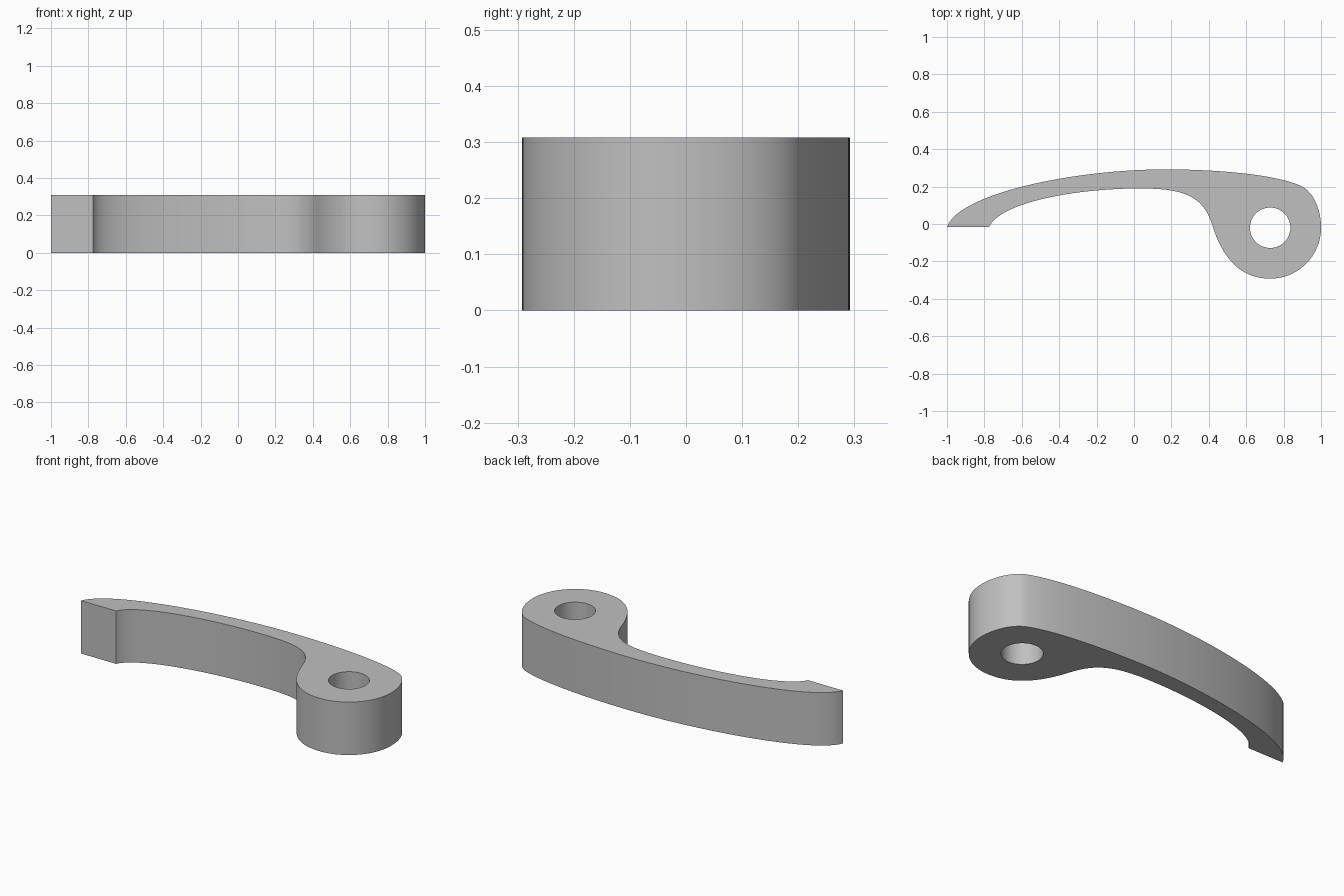
import bpy, bmesh, math
from mathutils import Vector
from mathutils.geometry import interpolate_bezier

HEIGHT = 0.308
EYE = Vector((0.728, -0.02, 0))
HOLE_RADIUS = 0.108

cube = bpy.data.objects.get("Cube")
if cube:
    bpy.data.objects.remove(cube, do_unlink=True)

# Outline: each entry is handle, handle, end point, going clockwise from the tip
TIP = (-1, -0.015)
SEGMENTS = [
    ((-0.93, 0.17), (-0.3, 0.292), (0.165, 0.292)),    # long outer back
    ((0.45, 0.292), (0.765, 0.265), (0.9, 0.2)),       # back above the eye
    ((0.96, 0.165), (1, 0.08), (1, -0.02)),            # shoulder
    ((1, -0.17), (0.878, -0.292), (0.728, -0.292)),    # eye, lower right
    ((0.56, -0.292), (0.47, -0.17), (0.42, -0.01)),    # eye, lower left
    ((0.37, 0.15), (0.27, 0.19), (0.03, 0.19)),        # inner fillet
    ((-0.3, 0.19), (-0.71, 0.12), (-0.775, -0.015)),   # inner side of the arm
]


def outline(steps=24):
    points, start = [], TIP
    for h1, h2, end in SEGMENTS:
        corners = [Vector((*p, 0)) for p in (start, h1, h2, end)]
        points += interpolate_bezier(*corners, steps)[:-1]
        start = end
    return points + [Vector((*start, 0))]


def circle(center, radius, count=64):
    angles = [2 * math.pi * i / count for i in range(count)]
    return [center + radius * Vector((math.cos(a), math.sin(a), 0)) for a in angles]


def add_loop(bm, points):
    verts = [bm.verts.new(p) for p in points]
    return [bm.edges.new((v, verts[i - 1])) for i, v in enumerate(verts)]


# Lever plate with a pivot hole
bm = bmesh.new()
edges = add_loop(bm, outline()) + add_loop(bm, circle(EYE, HOLE_RADIUS))
bmesh.ops.triangle_fill(bm, use_beauty=True, edges=edges, normal=(0, 0, 1))
top = bmesh.ops.extrude_face_region(bm, geom=bm.faces[:], use_keep_orig=True)
top_verts = [g for g in top["geom"] if isinstance(g, bmesh.types.BMVert)]
bmesh.ops.translate(bm, verts=top_verts, vec=(0, 0, HEIGHT))
bmesh.ops.recalc_face_normals(bm, faces=bm.faces[:])

mesh = bpy.data.meshes.new("lever_arm")
bm.to_mesh(mesh)
bm.free()
mesh.polygons.foreach_set("use_smooth", [True] * len(mesh.polygons))
mesh.set_sharp_from_angle(angle=math.radians(30))

# Plain grey
grey = bpy.data.materials.new("grey")
grey.use_nodes = True
color = (0.53, 0.53, 0.53, 1)
grey.diffuse_color = color
grey.node_tree.nodes["Principled BSDF"].inputs["Base Color"].default_value = color
mesh.materials.append(grey)

lever = bpy.data.objects.new("lever_arm", mesh)
bpy.context.collection.objects.link(lever)
